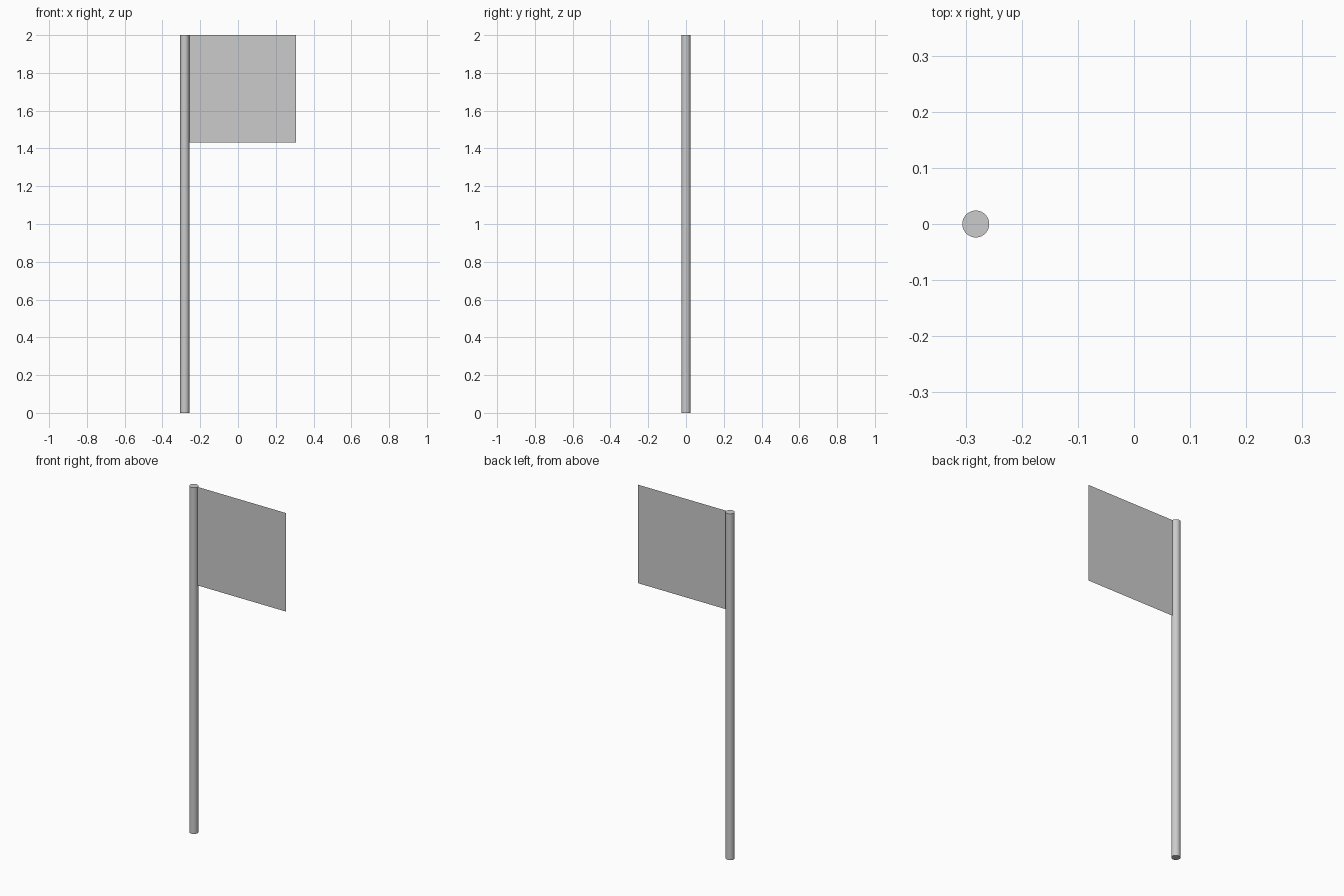
import bpy

if "Cube" in bpy.data.objects:
    bpy.data.objects.remove(bpy.data.objects["Cube"])

POLE_X, POLE_R, HEIGHT = -0.282, 0.024, 2.0
FLAG_RIGHT, FLAG_BOTTOM = 0.306, 1.431

# Round pole standing on the ground
bpy.ops.mesh.primitive_cylinder_add(vertices=32, radius=POLE_R, depth=HEIGHT,
                                    location=(POLE_X, 0, HEIGHT / 2))
bpy.context.object.name = "pole"
bpy.ops.object.shade_smooth_by_angle()

# Flat, paper-thin flag starting at the pole's surface
left = POLE_X + POLE_R
mesh = bpy.data.meshes.new("flag")
mesh.from_pydata([(left, 0, FLAG_BOTTOM), (FLAG_RIGHT, 0, FLAG_BOTTOM),
                  (FLAG_RIGHT, 0, HEIGHT), (left, 0, HEIGHT)],
                 [], [(0, 1, 2, 3)])
flag = bpy.data.objects.new("flag", mesh)
bpy.context.collection.objects.link(flag)
